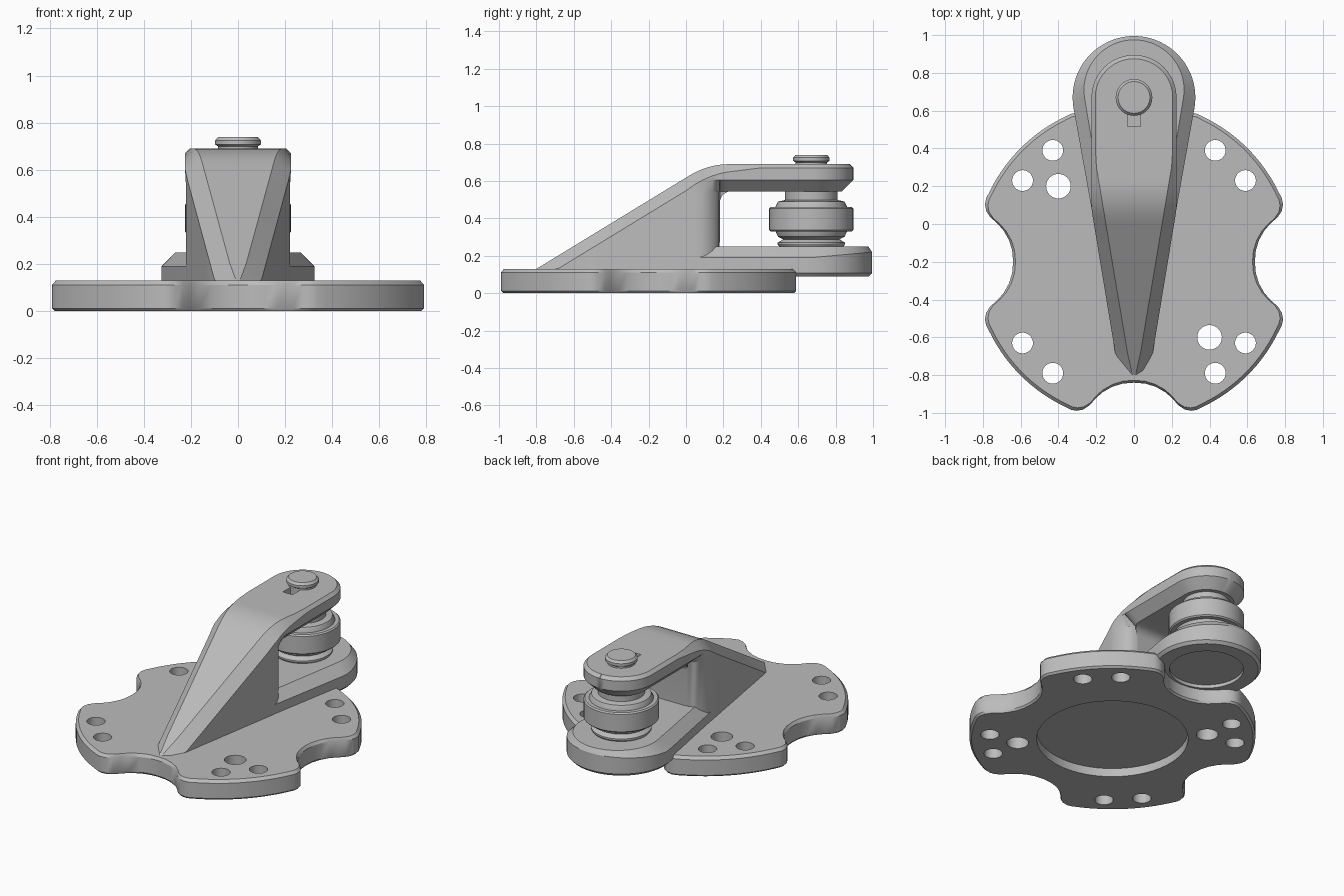
import bpy, bmesh
from math import sin, cos, pi, radians, sqrt

cube = bpy.data.objects.get("Cube")
if cube:
    bpy.data.objects.remove(cube, do_unlink=True)

steel = bpy.data.materials.new("plain grey metal")
steel.use_nodes = True
GREY = (0.5, 0.5, 0.5, 1)
steel.diffuse_color = GREY
steel.node_tree.nodes["Principled BSDF"].inputs["Base Color"].default_value = GREY

PIN_Y = 0.67      # pin axis
PLATE_Y = -0.2    # plate centre


def loft(name, rings):
    """Skin a list of equal-length point rings and close both ends."""
    bm = bmesh.new()
    rows = [[bm.verts.new(p) for p in ring] for ring in rings]
    n = len(rows[0])
    for a, b in zip(rows, rows[1:]):
        for i in range(n):
            bm.faces.new((a[i], a[(i + 1) % n], b[(i + 1) % n], b[i]))
    bm.faces.new(rows[0][::-1])
    bm.faces.new(rows[-1])
    bmesh.ops.remove_doubles(bm, verts=bm.verts, dist=0.0003)
    bmesh.ops.dissolve_degenerate(bm, edges=bm.edges, dist=0.0003)
    bmesh.ops.recalc_face_normals(bm, faces=bm.faces)
    mesh = bpy.data.meshes.new(name)
    bm.to_mesh(mesh)
    bm.free()
    mesh.materials.append(steel)
    obj = bpy.data.objects.new(name, mesh)
    bpy.context.collection.objects.link(obj)
    return obj


def lathe(name, x, y, profile, n=48):
    """Solid of revolution about a vertical axis, profile of (radius, z)."""
    turn = [2 * pi * i / n for i in range(n)]
    return loft(name, [[(x + r * cos(a), y + r * sin(a), z) for a in turn]
                       for r, z in profile])


def cut(obj, cutter):
    mod = obj.modifiers.new("cut", "BOOLEAN")
    mod.operation = "DIFFERENCE"
    mod.solver = "EXACT"
    mod.object = cutter
    cutter.hide_render = True
    select(obj)
    bpy.ops.object.modifier_apply(modifier=mod.name)
    bpy.data.objects.remove(cutter, do_unlink=True)


def select(obj):
    bpy.ops.object.select_all(action="DESELECT")
    obj.select_set(True)
    bpy.context.view_layer.objects.active = obj


def smooth(obj, angle=28):
    select(obj)
    bpy.ops.object.shade_smooth_by_angle(angle=radians(angle))


# Base plate: round disc with four scalloped notches
half_notch = [(0.64, 0), (0.645, 0.06), (0.662, 0.115), (0.69, 0.165),
              (0.725, 0.205), (0.76, 0.235), (0.783, 0.27), (0.789, 0.305),
              (0.783, 0.335)]
arc = [(0.85 * cos(radians(a)), 0.85 * sin(radians(a))) for a in range(26, 65, 3)]
quarter = half_notch + arc + [(v, u) for u, v in half_notch[:0:-1]]
outline = []
for k in range(4):
    c, s = round(cos(k * pi / 2)), round(sin(k * pi / 2))
    outline += [(u * c - v * s, u * s + v * c) for u, v in quarter]
plate = loft("base_plate", [[(x * k, PLATE_Y + y * k, z) for x, y in outline]
                            for k, z in ((0.985, 0), (1, 0.012), (1, 0.112), (0.98, 0.13))])

# Bolt holes, two dowel holes and the round pocket underneath
for sx in (-1, 1):
    for sy in (-1, 1):
        for hx, hy in ((0.43, 0.59), (0.59, 0.43)):
            cut(plate, lathe("bolt_cutter", sx * hx, PLATE_Y + sy * hy,
                             [(0.055, -0.1), (0.055, 0.3)], 32))
    cut(plate, lathe("dowel_cutter", sx * 0.4, PLATE_Y - sx * 0.4,
                     [(0.065, -0.1), (0.065, 0.3)], 32))
cut(plate, lathe("pocket_cutter", 0, PLATE_Y, [(0.45, -0.1), (0.45, 0.055)], 64))
smooth(plate)


# Lower lug: rounded end tapering forward into the web
def lug_ring(r, z, shift=0.0, lift=0.0):
    pts = []
    for i in range(41):
        a = radians(-10 + 5 * i)
        pts.append((r * cos(a), PIN_Y + shift + r * sin(a), z + lift * max(0, sin(a))))
    front = r - 0.115
    return pts + [(-front, 0, z), (front, 0, z)]


lug = loft("lower_lug", [lug_ring(0.308, 0.09), lug_ring(0.325, 0.108),
                         lug_ring(0.325, 0.19, 0, 0.03), lug_ring(0.265, 0.25, 0.04)])
cut(lug, lathe("recess_cutter", 0, PIN_Y, [(0.22, 0), (0.22, 0.112)], 64))
smooth(lug)


# Web and upper arm: one skin from the pointed front to the rounded rear
def top_z(y):
    if y < 0:
        return 0.13 + 0.61 * (y + 0.8)
    return 0.69 - 0.072 * max(0, 1 - y / 0.24) ** 2.2


def section(half):
    return half + [(-x, y, z) for x, y, z in half[::-1]]


def web_section(y, floor, inset=0.0):
    wall = min(0.1 + (y + 0.68) * 0.165, 0.225)
    crown = min(0.02 + max(0, y + 0.77) * 0.167, 0.205)
    edge = top_z(y) - 0.02 - 0.05 * min(1, max(0, 1 - y / 0.4))
    knee = min(edge, 0.605) if y > 0.04 else edge
    low = max(floor, min(0.545, knee - 0.02))
    return section([(wall - inset, y, floor), (wall - inset, y, low), (wall, y, knee),
                    (wall, y, edge), (crown, y, top_z(y))])


skin = [section([(0.05, -0.8, 0.1), (0.05, -0.8, 0.105), (0.05, -0.8, 0.11),
                 (0.05, -0.8, 0.112), (0.008, -0.8, 0.13)])]
for y in (-0.68, -0.45, -0.2, 0, 0.045):
    skin.append(web_section(y, 0.1))
for i in range(1, 7):                       # rounded rear corners of the web
    a = i * pi / 12
    skin.append(web_section(0.05 + 0.13 * sin(a), 0.1, 0.1 * (1 - cos(a))))
for i in range(6):                          # fillet under the arm
    a = i * pi / 10
    skin.append(web_section(0.181 + 0.06 * (1 - cos(a)), 0.485 + 0.06 * sin(a),
                            0.1 - 0.04 * sin(a)))
for y in (0.3, 0.4, 0.55):
    skin.append(web_section(y, 0.545, 0.06))
tip = ((0.165, 0.545), (0.165, 0.545), (0.225, 0.605), (0.225, 0.67), (0.205, 0.69))
for i in range(13):                         # half-round end
    a = i * pi / 24
    skin.append(section([(r * cos(a) if i < 12 else 0.001, PIN_Y + r * sin(a), z)
                         for r, z in tip]))
arm = loft("web_and_arm", skin)

# Key slot beside the pin
slot = [(-0.035, 0.515), (0.035, 0.515), (0.035, 0.62), (-0.035, 0.62)]
cut(arm, loft("slot_cutter", [[(x, y, z) for x, y in slot] for z in (0.64, 0.8)]))
smooth(arm)

# Pin, with collars and grooved head
smooth(lathe("pin", 0, PIN_Y, [(0.14, 0.2), (0.14, 0.5), (0.14, 0.56), (0.085, 0.56),
                               (0.085, 0.7), (0.097, 0.708), (0.097, 0.725), (0.084, 0.74)]))
smooth(lathe("lower_collar", 0, PIN_Y, [(0.165, 0.24), (0.18, 0.262), (0.18, 0.27),
                                        (0.145, 0.292)]))
smooth(lathe("bearing_inner", 0, PIN_Y, [(0.145, 0.285), (0.178, 0.302), (0.195, 0.34),
                                         (0.195, 0.455), (0.178, 0.49), (0.145, 0.497)]))
smooth(lathe("bearing_outer", 0, PIN_Y, [(0.2, 0.33), (0.217, 0.33), (0.225, 0.338),
                                         (0.225, 0.452), (0.217, 0.46), (0.2, 0.46)]))
